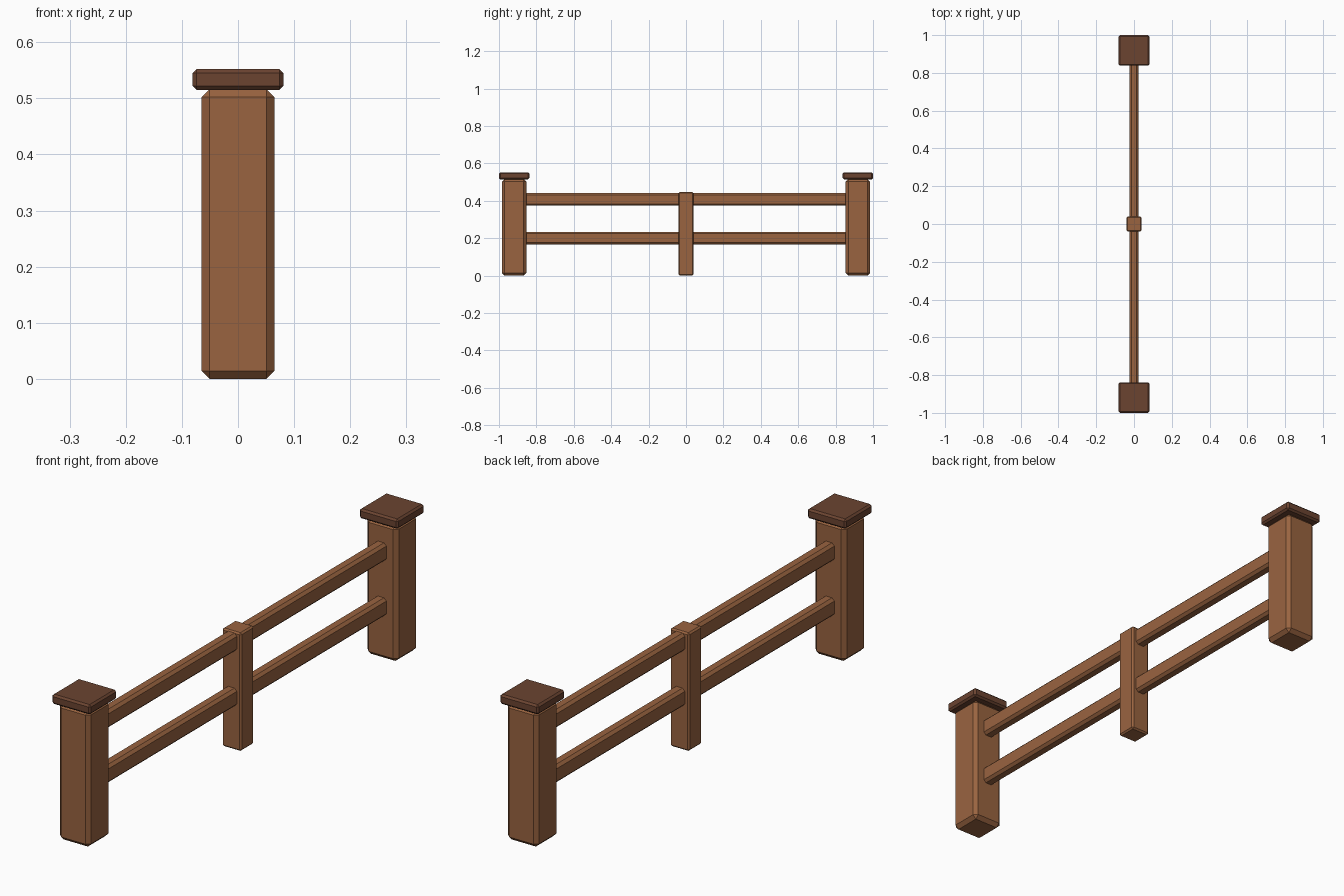
import bpy
import bmesh

if "Cube" in bpy.data.objects:
    bpy.data.objects.remove(bpy.data.objects["Cube"])


def material(name, color):
    mat = bpy.data.materials.new(name)
    mat.diffuse_color = color
    mat.use_nodes = True
    mat.node_tree.nodes["Principled BSDF"].inputs["Base Color"].default_value = mat.diffuse_color
    return mat


wood = material("wood", (0.32, 0.126, 0.051, 1))
dark_wood = material("dark_wood", (0.147, 0.057, 0.03, 1))


def beam(name, size, center, chamfer, mat):
    """Box with every edge chamfered by a single flat face."""
    bm = bmesh.new()
    bmesh.ops.create_cube(bm, size=1)
    bmesh.ops.scale(bm, vec=size, verts=bm.verts)
    bmesh.ops.bevel(bm, geom=bm.edges[:], offset=chamfer, segments=1,
                    affect='EDGES')
    bmesh.ops.recalc_face_normals(bm, faces=bm.faces)
    mesh = bpy.data.meshes.new(name)
    bm.to_mesh(mesh)
    bm.free()
    mesh.materials.append(mat)
    obj = bpy.data.objects.new(name, mesh)
    obj.location = center
    bpy.context.collection.objects.link(obj)
    return obj


# End posts with overhanging caps
for side, label in ((-1, "front"), (1, "back")):
    y = side * 0.919
    beam(label + "_post", (0.13, 0.13, 0.516), (0, y, 0.258), 0.014, wood)
    beam(label + "_post_cap", (0.162, 0.162, 0.037), (0, y, 0.5335), 0.007, dark_wood)

# Short middle post
beam("middle_post", (0.08, 0.08, 0.447), (0, 0, 0.2235), 0.006, wood)

# Long rails running into both end posts
for label, z in (("lower", 0.2), ("upper", 0.408)):
    beam(label + "_rail", (0.046, 1.76, 0.068), (0, 0, z), 0.01, wood)
